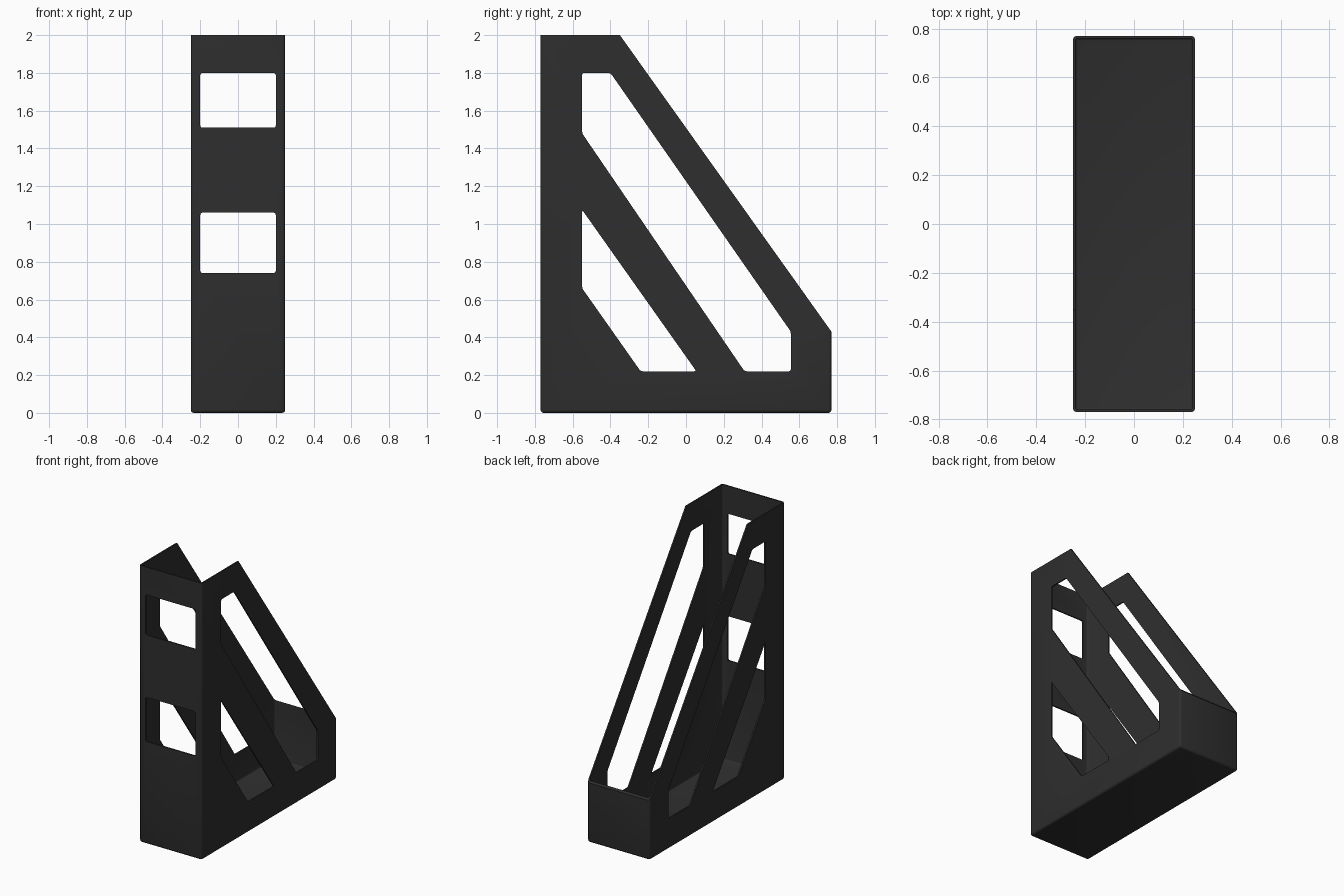
import bpy, bmesh, math
from mathutils import Vector

WALL, FLOOR = 0.01, 0.015
HALF_W, HALF_D, HEIGHT = 0.25, 0.77, 2.0

cube = bpy.data.objects.get("Cube")
if cube:
    bpy.data.objects.remove(cube, do_unlink=True)

charcoal = bpy.data.materials.new("charcoal plastic")
charcoal.use_nodes = True
color = (0.028, 0.028, 0.028, 1)
charcoal.diffuse_color = color
charcoal.node_tree.nodes["Principled BSDF"].inputs["Base Color"].default_value = color


def prism(name, profile, axis, start, end, radius, keep):
    """Extrude a (horizontal, z) profile along axis and round the edges that keep() picks."""
    bm = bmesh.new()

    def point(h, z, depth):
        return Vector((depth, h, z)) if axis == "x" else Vector((h, depth, z))

    face = bm.faces.new([bm.verts.new(point(h, z, start)) for h, z in profile])
    new = bmesh.ops.extrude_face_region(bm, geom=[face])["geom"]
    shift = point(0, 0, end - start)
    bmesh.ops.translate(bm, vec=shift, verts=[g for g in new if isinstance(g, bmesh.types.BMVert)])
    bmesh.ops.recalc_face_normals(bm, faces=bm.faces)
    edges = [e for e in bm.edges if keep(e.verts[0].co, e.verts[1].co)]
    bmesh.ops.bevel(bm, geom=edges, offset=radius, segments=3, profile=0.5, affect="EDGES")
    mesh = bpy.data.meshes.new(name)
    bm.to_mesh(mesh)
    bm.free()
    mesh.materials.append(charcoal)
    obj = bpy.data.objects.new(name, mesh)
    bpy.context.collection.objects.link(obj)
    return obj


def rect(h0, z0, h1, z1):
    return [(h0, z0), (h1, z0), (h1, z1), (h0, z1)]


def box_edges(a, b):
    """Upright corners and the loop around the bottom."""
    upright = abs(a.x - b.x) < 1e-4 and abs(a.y - b.y) < 1e-4
    return upright or max(a.z, b.z) < 0.1


def along(axis):
    return lambda a, b: abs((a - b)[axis]) > 0.1 and (a - b).length - abs((a - b)[axis]) < 1e-4


# Outer body with the sloping open top
outline = [(-HALF_D, 0), (HALF_D, 0), (HALF_D, 0.43), (-0.35, HEIGHT), (-HALF_D, HEIGHT)]
body = prism("magazine_holder", outline, "x", -HALF_W, HALF_W, 0.016, box_edges)

# Hollow inside
inner = HALF_D - WALL
cutters = [prism("cavity_cutter", rect(-inner, FLOOR, inner, 2.3), "x",
                 WALL - HALF_W, HALF_W - WALL, 0.01, box_edges)]

# Slanted openings through both sides
upper = [(-0.55, 1.8), (-0.4, 1.8), (0.555, 0.43), (0.555, 0.22), (0.31, 0.22), (-0.55, 1.48)]
lower = [(-0.55, 1.075), (-0.55, 0.66), (-0.24, 0.22), (0.055, 0.22)]
for profile in (upper, lower):
    cutters.append(prism("side_opening_cutter", profile, "x", -0.5, 0.5, 0.012, along(0)))

# Two windows in the tall front wall
for z0, z1 in ((0.74, 1.06), (1.51, 1.8)):
    cutters.append(prism("front_window_cutter", rect(-0.2, z0, 0.2, z1), "y", -1, -0.6, 0.012, along(1)))

for cutter in cutters:
    cutter.hide_render = True
    mod = body.modifiers.new("cut", "BOOLEAN")
    mod.operation, mod.solver, mod.object = "DIFFERENCE", "EXACT", cutter

# Bake the cuts and drop the cutters
graph = bpy.context.evaluated_depsgraph_get()
result = bpy.data.meshes.new_from_object(body.evaluated_get(graph))
body.modifiers.clear()
body.data = result
for cutter in cutters:
    bpy.data.objects.remove(cutter, do_unlink=True)

bpy.ops.object.select_all(action="DESELECT")
body.select_set(True)
bpy.context.view_layer.objects.active = body
bpy.ops.object.shade_smooth_by_angle(angle=math.radians(35))
